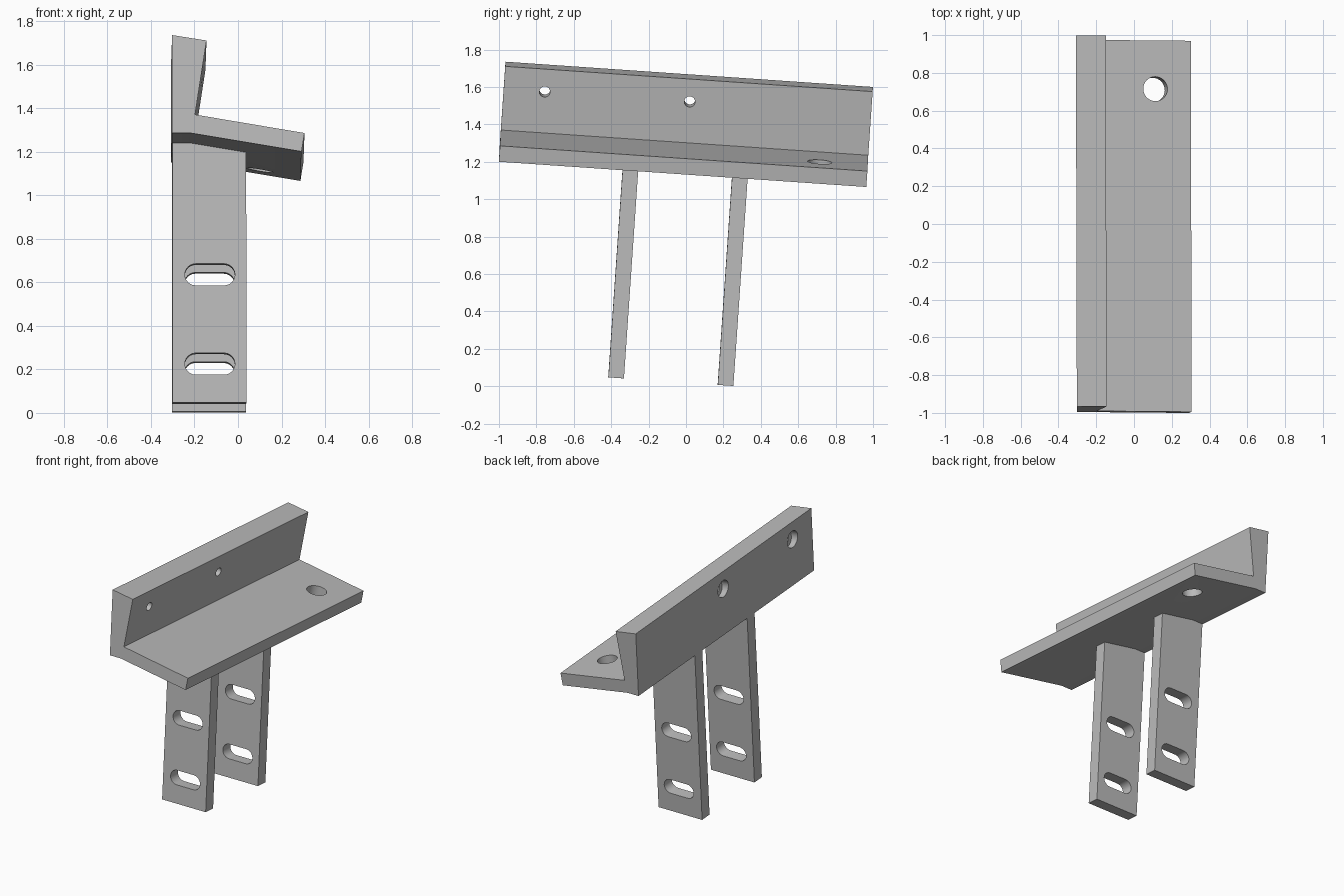
import bpy, bmesh, math
from mathutils import Matrix, Vector

cube = bpy.data.objects.get("Cube")
if cube:
    bpy.data.objects.remove(cube)

grey = bpy.data.materials.new("plain_grey")
grey.use_nodes = True
colour = (0.5, 0.5, 0.5, 1)
grey.diffuse_color = colour
grey.node_tree.nodes["Principled BSDF"].inputs["Base Color"].default_value = colour

# The whole bracket leans slightly towards the back
LEAN = Matrix.Rotation(0.0025, 4, "Z") @ Matrix.Rotation(math.radians(-3.93), 4, "X")


def add_object(name, bm):
    bmesh.ops.recalc_face_normals(bm, faces=bm.faces)
    mesh = bpy.data.meshes.new(name)
    bm.to_mesh(mesh)
    bm.free()
    mesh.materials.append(grey)
    obj = bpy.data.objects.new(name, mesh)
    bpy.context.collection.objects.link(obj)
    return obj


def prism(name, outline, y0, y1):
    """Extrude an x-z outline along y."""
    bm = bmesh.new()
    face = bm.faces.new([bm.verts.new((x, y0, z)) for x, z in outline])
    ext = bmesh.ops.extrude_face_region(bm, geom=[face])
    verts = [v for v in ext["geom"] if isinstance(v, bmesh.types.BMVert)]
    bmesh.ops.translate(bm, verts=verts, vec=(0, y1 - y0, 0))
    return add_object(name, bm)


def drill(name, start, direction, radius, depth):
    """Cylinder cutter from start along direction."""
    bm = bmesh.new()
    axis = Vector(direction).normalized()
    spin = axis.to_track_quat("Z", "Y").to_matrix().to_4x4()
    place = Matrix.Translation(Vector(start) + axis * depth / 2) @ spin
    bmesh.ops.create_cone(bm, cap_ends=True, segments=32, radius1=radius,
                          radius2=radius, depth=depth, matrix=place)
    return add_object(name, bm)


def slot(name, x, z, width, height, y0, y1):
    """Cutter with rounded ends."""
    r = height / 2
    outline = []
    for side in (1, -1):
        for i in range(13):
            a = math.pi * (i / 12 - 0.5)
            outline.append((x + side * (width / 2 - r + r * math.cos(a)),
                            z + side * r * math.sin(a)))
    return prism(name, outline, y0, y1)


def finish(obj, cutters):
    bpy.ops.object.select_all(action="DESELECT")
    obj.select_set(True)
    bpy.context.view_layer.objects.active = obj
    for cutter in cutters:
        cutter.hide_render = True
        mod = obj.modifiers.new("cut", "BOOLEAN")
        mod.operation, mod.solver, mod.object = "DIFFERENCE", "EXACT", cutter
        bpy.ops.object.modifier_apply(modifier=mod.name)
        bpy.data.objects.remove(cutter)
    obj.data.transform(LEAN)
    bpy.ops.object.shade_smooth_by_angle(angle=math.radians(30))


# Angled rail: upright tapered wall and sloping shelf
rail = prism("angle_rail", [
    (-0.305, 1.665), (-0.147, 1.64), (-0.2, 1.299), (0.303, 1.214),
    (0.289, 1.129), (-0.22, 1.214), (-0.305, 1.214)], -1.081, 0.888)

# Wall holes, each with a wider recess on the outer side
normal = Vector((0.987, 0, -0.159))
cutters = []
for y in (-0.861, -0.084):
    inner = Vector((-0.165, y, 1.519))
    cutters.append(drill("bolt_hole", inner - normal * 0.3, normal, 0.029, 0.4))
    cutters.append(drill("bolt_recess", inner - normal * 0.3, normal, 0.058, 0.21))

# Large hole through the shelf
cutters.append(drill("shelf_hole", (0.14, 0.631, 1.395), (-0.166, 0, -0.986), 0.065, 0.3))
finish(rail, cutters)

# Two slotted legs, their tops following the underside of the rail
for name, y in (("front_leg", -0.4175), ("back_leg", 0.169)):
    leg = prism(name, [(-0.302, 0.019), (0.037, 0.019), (0.037, 1.174),
                       (-0.22, 1.217), (-0.302, 1.217)], y, y + 0.0835)
    finish(leg, [slot("leg_slot", -0.13, z, 0.23, 0.1, y - 0.1, y + 0.2)
                 for z in (0.608, 0.197)])
